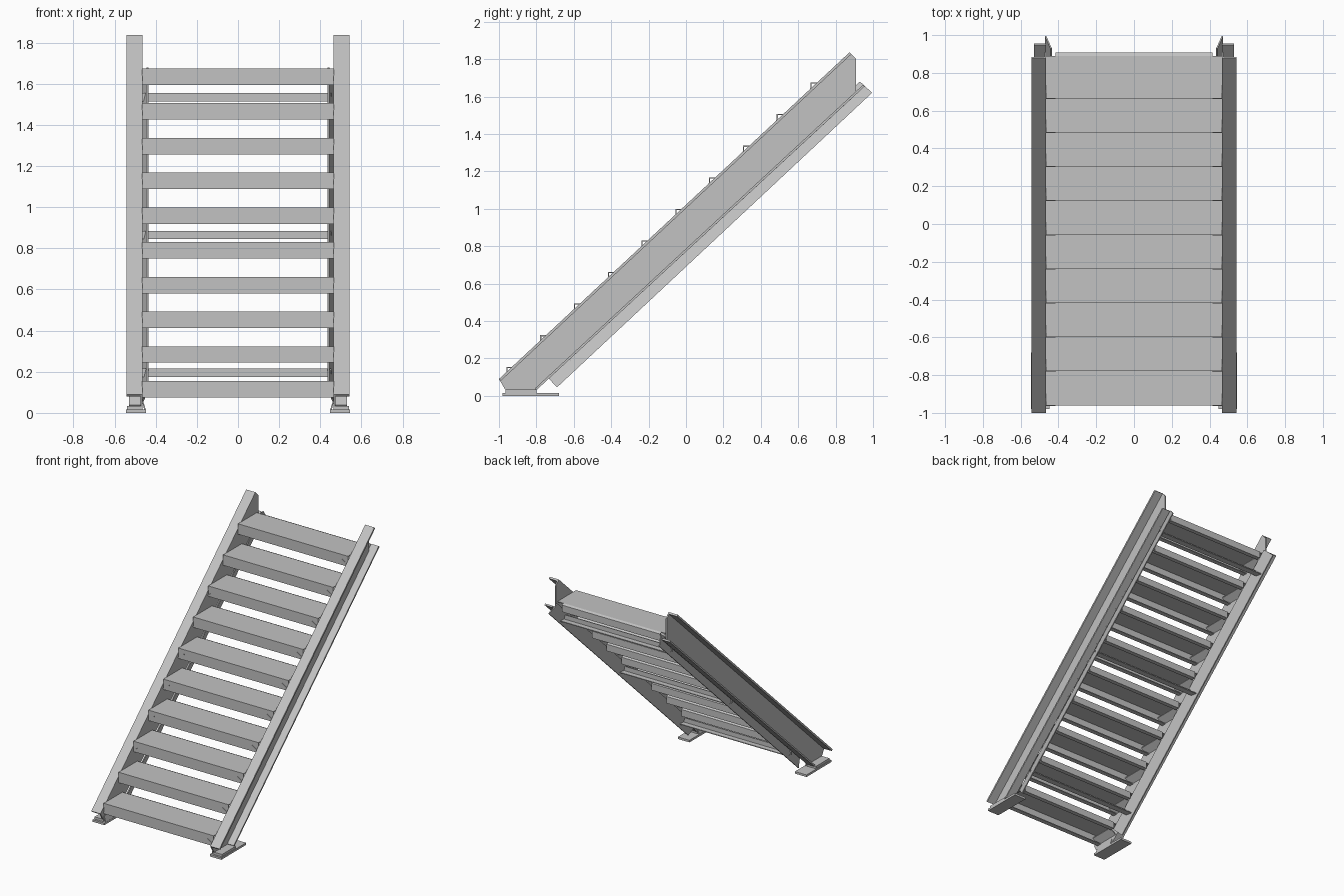
import bpy
import bmesh

cube = bpy.data.objects.get("Cube")
if cube:
    bpy.data.objects.remove(cube, do_unlink=True)

steel = bpy.data.materials.new("light_grey_steel")
steel.use_nodes = True
GREY = (0.54, 0.54, 0.54, 1)
steel.diffuse_color = GREY
steel.node_tree.nodes["Principled BSDF"].inputs["Base Color"].default_value = GREY


def prism(name, ring_a, ring_b, mirror=False):
    """Solid between two matching rings of points."""
    bm = bmesh.new()
    a = [bm.verts.new(p) for p in ring_a]
    b = [bm.verts.new(p) for p in ring_b]
    n = len(a)
    bm.faces.new(a)
    bm.faces.new(b[::-1])
    for i in range(n):
        j = (i + 1) % n
        bm.faces.new((a[j], a[i], b[i], b[j]))
    bmesh.ops.recalc_face_normals(bm, faces=bm.faces[:])
    mesh = bpy.data.meshes.new(name)
    bm.to_mesh(mesh)
    bm.free()
    mesh.materials.append(steel)
    obj = bpy.data.objects.new(name, mesh)
    bpy.context.collection.objects.link(obj)
    if mirror:
        obj.modifiers.new("Mirror", "MIRROR")
    return obj


def side_profile(name, x0, x1, pts, mirror=False):
    """Outline in y and z, extruded along x."""
    return prism(name, [(x0, y, z) for y, z in pts], [(x1, y, z) for y, z in pts], mirror)


def front_profile(name, pts, start, end, mirror=False):
    """Outline in x and z, swept between two (y, z) offsets."""
    return prism(name, [(x, start[0], start[1] + z) for x, z in pts],
                 [(x, end[0], end[1] + z) for x, z in pts], mirror)


# Side channels: web with outward top and bottom flanges
side_profile("stringer_web", 0.465, 0.475,
             [(-1, 0.09), (0.875, 1.837), (0.91, 1.80), (0.91, 1.612),
              (-0.80, 0.03), (-0.965, 0.03)], True)
side_profile("stringer_top_flange", 0.465, 0.543,
             [(-1, 0.09), (0.875, 1.837), (0.885, 1.827), (-0.99, 0.08)], True)
side_profile("stringer_bottom_flange", 0.465, 0.53,
             [(-0.80, 0.03), (-0.808, 0.039), (0.947, 1.663), (0.955, 1.654)], True)

# Slanted strip under each channel
prism("lower_edge_strip",
      [(0.464, -0.69, 0.045), (0.472, -0.69, 0.045), (0.443, -0.75, 0.11), (0.435, -0.75, 0.11)],
      [(0.464, 0.995, 1.62), (0.472, 0.995, 1.62), (0.443, 0.93, 1.68), (0.435, 0.93, 1.68)], True)

# Feet: sole plate, short upright end and slanted gusset
side_profile("foot_plate", 0.447, 0.545,
             [(-0.98, 0), (-0.68, 0), (-0.68, 0.016), (-0.98, 0.016)], True)
side_profile("foot_flange", 0.465, 0.54,
             [(-0.965, 0.016), (-0.80, 0.016), (-0.80, 0.034), (-0.965, 0.034)], True)
front_profile("foot_gusset", [(0.447, 0.012), (0.455, 0.012), (0.468, 0.06), (0.462, 0.06)],
              (-0.96, 0), (-0.80, 0), True)

# Folded treads with front lip, rear lip and end brackets
T = 0.006
for i in range(10):
    y = -0.96 + i * 0.1806
    z = 0.155 + i * 0.1689
    pan = [(0, 0), (0.225, 0), (0.225, -T), (T, -T), (T, -0.08 + T),
           (0.035, -0.08 + T), (0.035, -0.08), (0, -0.08)]
    side_profile(f"tread_{i + 1}", -0.466, 0.466, [(y + a, z + b) for a, b in pan])
    lip = [(0.225, 0), (0.243, -0.008), (0.243, -0.06), (0.21, -0.06),
           (0.21, -0.054), (0.237, -0.054), (0.237, -0.012), (0.225, -T)]
    side_profile(f"tread_rear_lip_{i + 1}", -0.415, 0.415, [(y + a, z + b) for a, b in lip])
    front_profile(f"tread_bracket_{i + 1}",
                  [(0.466, -0.076), (0.466, -0.068), (0.415, -0.032), (0.415, -0.038)],
                  (y - 0.003, z), (y + 0.2, z), True)

# Angle-iron cross bars tying the channels together
for i in range(3):
    y = -0.62 + i * 0.7224
    z = 0.175 + i * 0.67
    bar = [(0, 0), (0.045, 0), (0.045, T), (T, T), (T, 0.04), (0, 0.04)]
    side_profile(f"cross_bar_{i + 1}", -0.465, 0.455, [(y + a, z + b) for a, b in bar])
